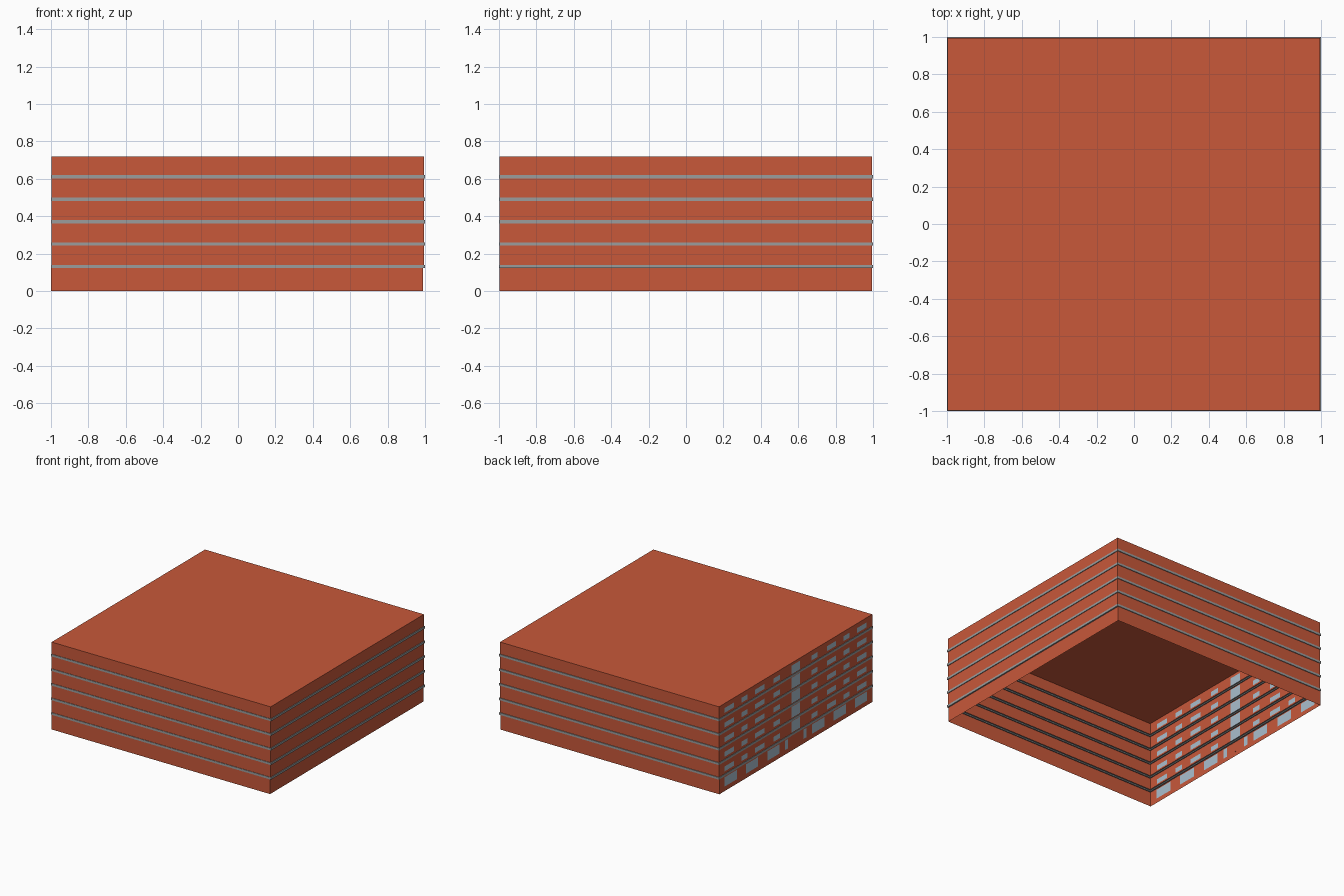
import bpy, bmesh

if "Cube" in bpy.data.objects:
    bpy.data.objects.remove(bpy.data.objects["Cube"])

def material(name, rgb):
    m = bpy.data.materials.new(name)
    m.diffuse_color = (*rgb, 1)
    m.use_nodes = True
    m.node_tree.nodes["Principled BSDF"].inputs["Base Color"].default_value = m.diffuse_color
    return m

BRICK = material("terracotta", (0.58, 0.098, 0.042))
GREY = material("ledge grey", (0.33, 0.34, 0.34))
GLASS = material("pale blue glass", (0.40, 0.52, 0.62))

def finish(bm, name, mats):
    bmesh.ops.remove_doubles(bm, verts=bm.verts, dist=1e-5)
    mesh = bpy.data.meshes.new(name)
    bm.to_mesh(mesh)
    bm.free()
    ob = bpy.data.objects.new(name, mesh)
    bpy.context.collection.objects.link(ob)
    for m in mats:
        mesh.materials.append(m)
    return ob

def face(bm, pts, mat=0):
    f = bm.faces.new([bm.verts.new(p) for p in pts])
    f.material_index = mat

def corners(box, z):
    x0, x1, y0, y1 = box
    return [(x0, y0, z), (x1, y0, z), (x1, y1, z), (x0, y1, z)]

# Storey: three plain thin walls plus a left wall cut into wall and glass faces
def storey(name, box, z0, z1, windows):
    bm = bmesh.new()
    lo, hi = corners(box, z0), corners(box, z1)
    for i in range(3):
        face(bm, [lo[i], lo[i + 1], hi[i + 1], hi[i]])
    x, ya, yb = box[0], box[2], box[3]
    ys = sorted({ya, yb, *(v for w in windows for v in w[:2])})
    zs = sorted({z0, z1, *(v for w in windows for v in w[2:])})
    for a, b in zip(ys, ys[1:]):
        for c, d in zip(zs, zs[1:]):
            my, mz = (a + b) / 2, (c + d) / 2
            glass = any(w[0] < my < w[1] and w[2] < mz < w[3] for w in windows)
            face(bm, [(x, b, c), (x, a, c), (x, a, d), (x, b, d)], int(glass))
    return finish(bm, name, [BRICK, GLASS])

# Ledge: hollow outward step between two storeys
def ledge(name, z0, z1, inner=0.988, outer=1.0):
    bm = bmesh.new()
    o, i = (-outer, outer, -outer, outer), (-inner, inner, -inner, inner)
    loops = [corners(i, z0), corners(o, z0), corners(o, z1), corners(i, z1)]
    for a, b in zip(loops, loops[1:]):
        for k in range(4):
            n = (k + 1) % 4
            face(bm, [a[k], a[n], b[n], b[k]])
    return finish(bm, name, [GREY])

def mirrored(spans, z0, z1):
    out = []
    for a, b in spans:
        out += [(a, b, z0, z1), (-b, -a, z0, z1)]
    return out

ROOF = 0.718
BAND = 0.018
UPPER = (-0.996, 0.994, -0.996, 0.994)
GROUND = (-0.999, 0.989, -0.996, 0.994)
first = 0.122

# Ground floor with shop windows and door side lights
storey("ground_floor", GROUND, 0, first,
       mirrored([(0.10, 0.14), (0.21, 0.37), (0.49, 0.65), (0.765, 0.925)], 0.037, 0.114))

# Door centre post
bpy.ops.mesh.primitive_cube_add(size=1, location=(GROUND[0] + 0.001, 0, 0.075))
post = bpy.context.object
post.name = "door_post"
post.scale = (0.003, 0.024, 0.077)
post.data.materials.append(BRICK)

# Upper floors with ledges
for k in range(5):
    b = first + 0.12 * k
    ledge(f"ledge_{k + 1}", b, b + BAND)
    z0 = b + BAND
    z1 = ROOF if k == 4 else b + 0.12
    wins = mirrored([(0.205, 0.285), (0.405, 0.525), (0.625, 0.70), (0.80, 0.92)],
                    b + 0.038, b + 0.078)
    wins.append((-0.055, 0.055, z0 + 0.005, min(z1 - 0.006, ROOF - 0.022)))
    storey(f"upper_floor_{k + 1}", UPPER, z0, z1, wins)

# Flat roof
bm = bmesh.new()
face(bm, corners(UPPER, ROOF))
finish(bm, "roof", [BRICK])
